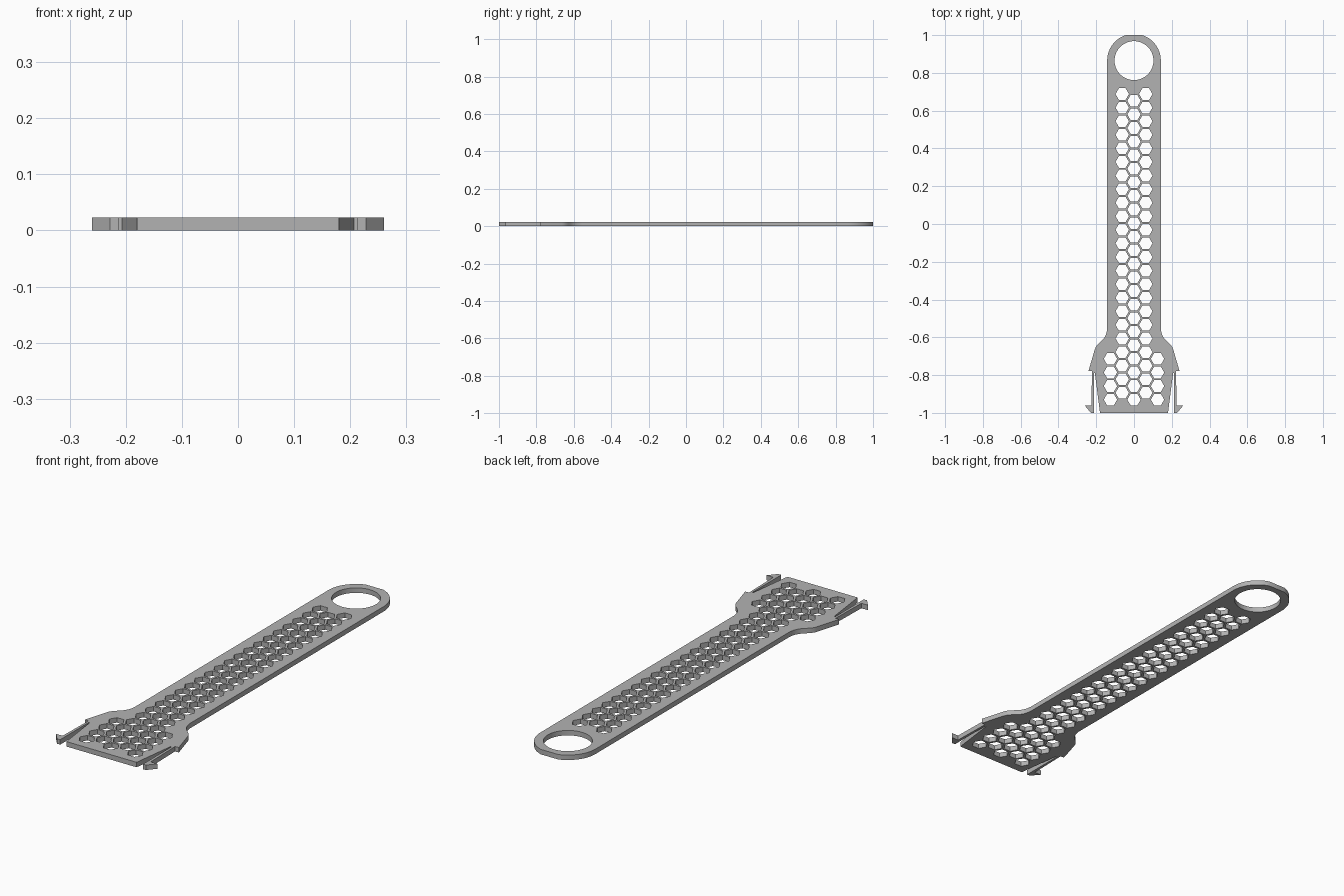
import bpy, bmesh
from math import sin, cos, pi, asin

if "Cube" in bpy.data.objects:
    bpy.data.objects.remove(bpy.data.objects["Cube"])

THICK = 0.023
PITCH = 0.0719          # spacing of the honeycomb
COLUMN = PITCH * 0.866
HEX_R = 0.0355
RING_Y, RING_R, HOLE_R = 0.865, 0.142, 0.103

grey = bpy.data.materials.new("plain grey")
grey.use_nodes = True
grey.diffuse_color = (0.45, 0.45, 0.45, 1)
grey.node_tree.nodes["Principled BSDF"].inputs["Base Color"].default_value = (0.45, 0.45, 0.45, 1)


def ring(x, y, r, n):
    return [(x + r * cos(2 * pi * i / n), y + r * sin(2 * pi * i / n)) for i in range(n)]


def bezier(a, b, c, d, n=10):
    pts = []
    for i in range(n + 1):
        t = i / n
        w = ((1 - t) ** 3, 3 * t * (1 - t) ** 2, 3 * t * t * (1 - t), t ** 3)
        pts.append(tuple(sum(k * p[j] for k, p in zip(w, (a, b, c, d))) for j in (0, 1)))
    return pts


# Right half of the outline: tapered head, slot, barbed clip arm, shoulder
half = [(0.18, -1), (0.207, -0.79), (0.212, -0.79),
        (0.212, -1), (0.228, -1), (0.26, -0.962), (0.226, -0.962),
        (0.222, -0.778), (0.241, -0.778)]
half += bezier((0.208, -0.665), (0.195, -0.62), (0.148, -0.625), (0.142, -0.555))

# Rounded handle end, trimmed flat at the tip
end = asin((1 - RING_Y) / RING_R)
half += [(RING_R * cos(end * i / 16), RING_Y + RING_R * sin(end * i / 16)) for i in range(17)]
outline = half + [(-x, y) for x, y in reversed(half)]

# Hanging hole and honeycomb holes
loops = [outline, ring(0, RING_Y, HOLE_R, 64)]
for col, top, count in ((0, 0.652, 23), (1, 0.688, 23), (2, -0.714, 4)):
    for side in ((1,) if col == 0 else (-1, 1)):
        for row in range(count):
            loops.append(ring(side * col * COLUMN, top - row * PITCH, HEX_R, 6))

# Fill the flat profile and give it thickness
curve = bpy.data.curves.new("perforated_handle", "CURVE")
curve.dimensions = "2D"
curve.fill_mode = "BOTH"
curve.extrude = THICK / 2
for pts in loops:
    spline = curve.splines.new("POLY")
    spline.points.add(len(pts) - 1)
    for p, (x, y) in zip(spline.points, pts):
        p.co = (x, y, THICK / 2, 1)
    spline.use_cyclic_u = True

source = bpy.data.objects.new("profile", curve)
bpy.context.collection.objects.link(source)
bpy.context.view_layer.update()
mesh = bpy.data.meshes.new_from_object(source.evaluated_get(bpy.context.evaluated_depsgraph_get()))
bpy.data.objects.remove(source)

bm = bmesh.new()
bm.from_mesh(mesh)
bmesh.ops.remove_doubles(bm, verts=bm.verts, dist=0.0001)
low = min(v.co.z for v in bm.verts)
bmesh.ops.translate(bm, verts=bm.verts, vec=(0, 0, -low))
bmesh.ops.recalc_face_normals(bm, faces=bm.faces)
bm.to_mesh(mesh)
bm.free()

mesh.materials.clear()
mesh.materials.append(grey)
handle = bpy.data.objects.new("perforated_handle", mesh)
bpy.context.collection.objects.link(handle)
bpy.context.view_layer.objects.active = handle
handle.select_set(True)
bpy.ops.object.shade_smooth_by_angle(angle=0.5)
